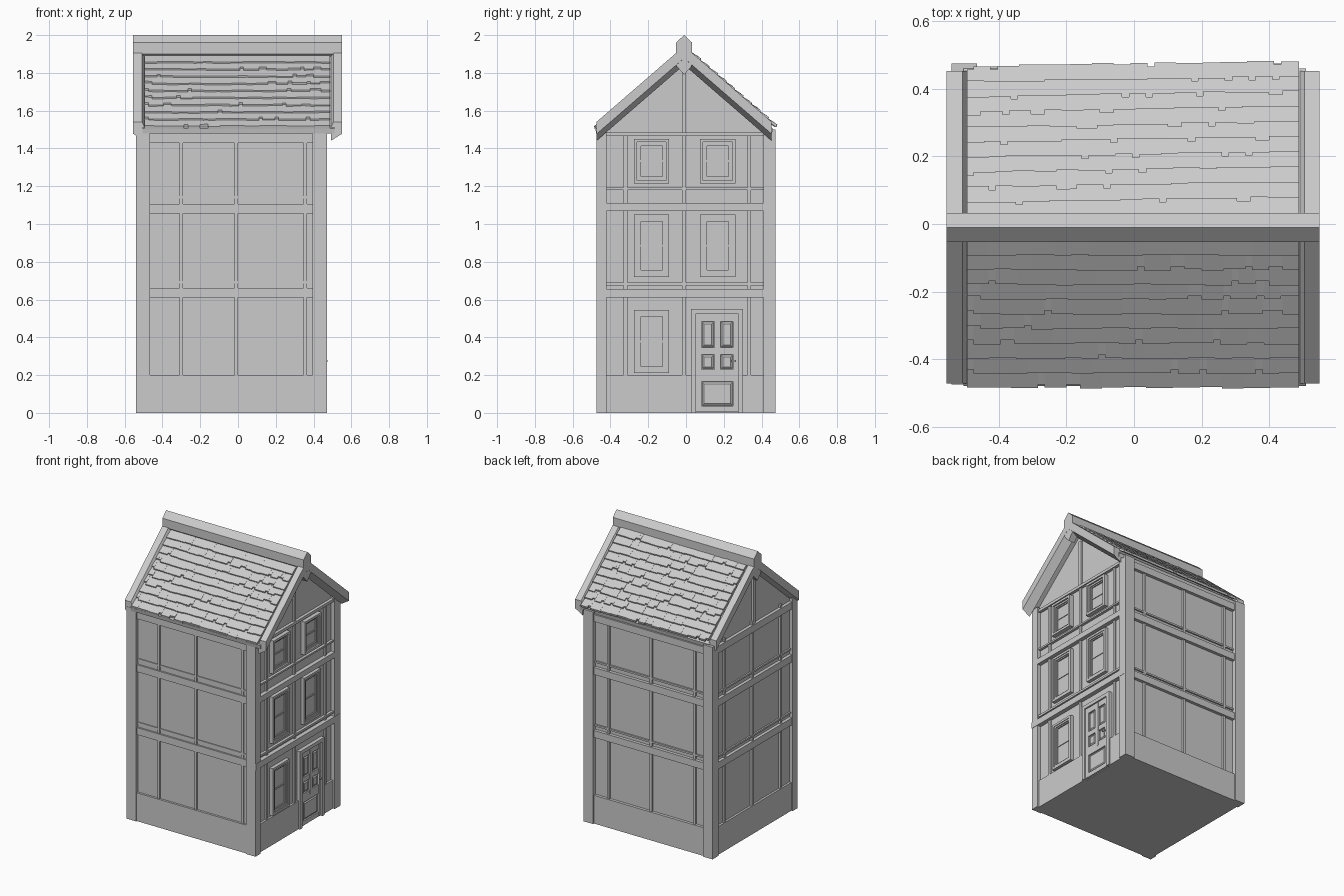
import bpy, bmesh, math, random
from mathutils import Vector

if "Cube" in bpy.data.objects:
    bpy.data.objects.remove(bpy.data.objects["Cube"])

random.seed(4)
CY = -0.01                    # ridge line in y
APEX, PITCH = 1.942, 0.866    # roof line: z = APEX - PITCH * t
WX = .441                     # door wall plane


def finish(name, bm):
    bmesh.ops.recalc_face_normals(bm, faces=bm.faces[:])
    me = bpy.data.meshes.new(name)
    bm.to_mesh(me)
    bm.free()
    ob = bpy.data.objects.new(name, me)
    bpy.context.collection.objects.link(ob)
    return ob


def loft(bm, a, b):
    """Closed solid between two matching rings of points."""
    va, vb = [bm.verts.new(p) for p in a], [bm.verts.new(p) for p in b]
    bm.faces.new(va)
    bm.faces.new(vb[::-1])
    for i in range(len(va)):
        j = (i + 1) % len(va)
        bm.faces.new((va[i], vb[i], vb[j], va[j]))


def box(bm, x0, x1, y0, y1, z0, z1):
    ring = lambda z: [(x0, y0, z), (x1, y0, z), (x1, y1, z), (x0, y1, z)]
    loft(bm, ring(z0), ring(z1))


def prism_x(bm, profile, x0, x1):
    loft(bm, [(x0, y, z) for y, z in profile], [(x1, y, z) for y, z in profile])


def boxes(name, items):
    bm = bmesh.new()
    for it in items:
        box(bm, *it)
    return finish(name, bm)


# Main body with gables
bm = bmesh.new()
prism_x(bm, [(-.453, 0), (.445, 0), (.445, 1.50), (CY, 1.88), (-.453, 1.50)], -.515, WX)
finish("house_body", bm)

# Plinth, with a gap for the door
boxes("plinth", [(-.53, .445, -.468, -.44, 0, .2), (-.53, .445, .44, .465, 0, .2),
                 (-.53, -.51, -.46, .46, 0, .2),
                 (.43, .456, -.46, .04, 0, .2), (.43, .456, .29, .46, 0, .2)])

# Corner posts
boxes("corner_posts", [(x, x + .075, y0, y1, 0, 1.5)
                       for x in (-.54, .395) for y0, y1 in ((-.475, -.42), (.41, .475))])

# Timber frame of front and back walls; the front one is shallower
frame = []
rails = ((.61, .66), (1.055, 1.105), (1.43, 1.48))
for s, studs, d in ((-1, (-.30, -.01, .355), (.461, .465, .459)),
                    (1, (.29, -.045, -.385), (.458, .467, .456))):
    def wall(x0, x1, d, z0, z1):
        ys = sorted((s * .44, s * d))
        frame.append((x0, x1, ys[0], ys[1], z0, z1))
    for x in studs:
        wall(x - .009, x + .009, d[0], .2, 1.48)
    for z0, z1 in rails:
        wall(-.47, .40, d[1], z0, z1)
    for z in (.685, 1.135):
        wall(-.47, .40, d[2], z, z + .012)
boxes("side_timbers", frame)

# Timber frame of left gable wall
left = [(-.529, -.51, y - .009, y + .009, .2, 1.5) for y in (-.31, .01, .32)]
left += [(-.537, -.51, -.43, .43, z0, z1) for z0, z1 in rails]
left += [(-.526, -.51, -.43, .43, z, z + .012) for z in (.685, 1.135)]
left += [(-.529, -.51, CY - .011, CY + .011, 1.48, 1.84)]
boxes("left_gable_timbers", left)

# Timber frame of the door wall
right = [(.43, .453, y - .01, y + .01, .2, 1.48) for y in (-.32, -.01, .335)]
right += [(.43, .472, -.475, .47, .61, .655), (.43, .460, -.43, .42, .675, .69),
          (.43, .470, -.43, .42, 1.07, 1.11), (.43, .460, -.43, .42, 1.18, 1.192),
          (.43, .462, -.43, .42, 1.465, 1.485),
          (.43, .453, CY - .011, CY + .011, 1.48, 1.82)]
boxes("door_wall_timbers", right)


def border(bm, y0, y1, z0, z1, w, xf):
    """Rectangular frame on the door wall."""
    box(bm, .43, xf, y0, y0 + w, z0, z1)
    box(bm, .43, xf, y1 - w, y1, z0, z1)
    box(bm, .43, xf, y0 + w, y1 - w, z0, z0 + w)
    box(bm, .43, xf, y0 + w, y1 - w, z1 - w, z1)


# Windows: outer trim, moulding, sash, glazing bar and pane
for i, (yc, z0, z1) in enumerate([(-.182, .21, .545), (-.182, .72, 1.05), (.168, .72, 1.05),
                                  (-.182, 1.215, 1.45), (.168, 1.215, 1.45)]):
    bm = bmesh.new()
    a, b = yc - .093, yc + .093
    border(bm, a, b, z0, z1, .016, .472 if z0 > 1.2 else .466)
    border(bm, a + .016, b - .016, z0 + .016, z1 - .016, .012, .461)
    border(bm, a + .028, b - .028, z0 + .028, z1 - .028, .008, .454)
    zm = (z0 + z1) / 2
    box(bm, .43, .451, a + .03, b - .03, zm - .005, zm + .005)
    box(bm, .43, .446, a + .03, b - .03, z0 + .03, z1 - .03)
    finish(f"window_{i + 1}", bm)

# Door frame
boxes("door_frame", [(.43, .467, .027, .053, 0, .55), (.43, .467, .275, .301, 0, .55),
                     (.43, .467, .053, .275, .525, .55)])

# Door leaf with stiles, rails and raised panels
bm = bmesh.new()
box(bm, .43, .446, .053, .275, .005, .525)
for y0, y1 in ((.053, .082), (.25, .275)):
    box(bm, .43, .457, y0, y1, .005, .525)
box(bm, .43, .457, .15, .182, .2, .525)
for z0, z1 in ((.005, .036), (.167, .23), (.31, .345), (.485, .525)):
    box(bm, .43, .456, .082, .25, z0, z1)
for y0, y1, z0, z1 in [(.082, .15, .345, .485), (.182, .25, .345, .485), (.082, .15, .23, .31),
                       (.182, .25, .23, .31), (.082, .25, .036, .167)]:
    ring = lambda x, m: [(x, y0 + m, z0 + m), (x, y1 - m, z0 + m), (x, y1 - m, z1 - m), (x, y0 + m, z1 - m)]
    loft(bm, ring(.445, .003), ring(.454, .014))
finish("door", bm)
boxes("door_handle", [(.455, .461, .252, .268, .235, .32), (.455, .472, .256, .264, .27, .28),
                      (.466, .473, .24, .264, .27, .28)])


def slope(side, t, v):
    """Point (y, z) on the roof: t out from ridge, v above the roof line."""
    return CY + side * t, APEX - PITCH * t + v


# Roof deck
bm = bmesh.new()
for side in (-1, 1):
    prism_x(bm, [slope(side, 0, -.03), slope(side, .47, -.03),
                 slope(side, .465, -.06), slope(side, 0, -.06)], -.505, .51)
finish("roof_deck", bm)

# Bargeboards with chamfered undersides and sloping inner sides
bm = bmesh.new()
for inner, outer, top in ((-.495, -.555, -.508), (.492, .55, .505)):
    for side in (-1, 1):
        ring = lambda t: [(x, *slope(side, t, v)) for x, v in
                          ((outer, 0), (outer, -.064), (inner, -.10), (inner, -.03), (top, 0))]
        loft(bm, ring(.0), ring(.463))
finish("bargeboards", bm)

# Ridge beam and pointed gable ends
bm = bmesh.new()
prism_x(bm, [(CY, 2.0), (.033, 1.96), (.033, 1.90), (CY, 1.86), (-.053, 1.90), (-.053, 1.96)], -.555, .55)
for x0, x1 in ((-.553, -.50), (.50, .549)):
    prism_x(bm, [(.03, 1.92), (.03, 1.835), (CY, 1.79), (-.05, 1.835), (-.05, 1.92)], x0, x1)
finish("ridge_beam", bm)

# Overlapping uneven tile courses; a few short tiles notch the edge
for side, lift, pitch, name in ((-1, -.011, .0437, "front_roof_tiles"), (1, .004, .0447, "back_roof_tiles")):
    bm = bmesh.new()
    for row in range(10):
        tip = (.475 if side < 0 else .477) - row * pitch
        x = -.495
        while x < .487:
            w = random.choice((.02, .05, .065, .08))
            x1 = x + w if x + w < .45 else .488
            d = -.010 if w < .03 else random.uniform(-.002, .003)
            h = random.uniform(-.001, .001)
            skew = .017 * (x + .5) if side > 0 else 0
            t1 = tip + d + skew
            t0, top = max(tip + skew - .062, .02), lift + h + skew * .5
            pts = [slope(side, t0, top - .013), slope(side, t1, top),
                   slope(side, t1 - .004, top - .018), slope(side, t0, top - .03)]
            prism_x(bm, pts, x, x1)
            x = x1
    finish(name, bm)
